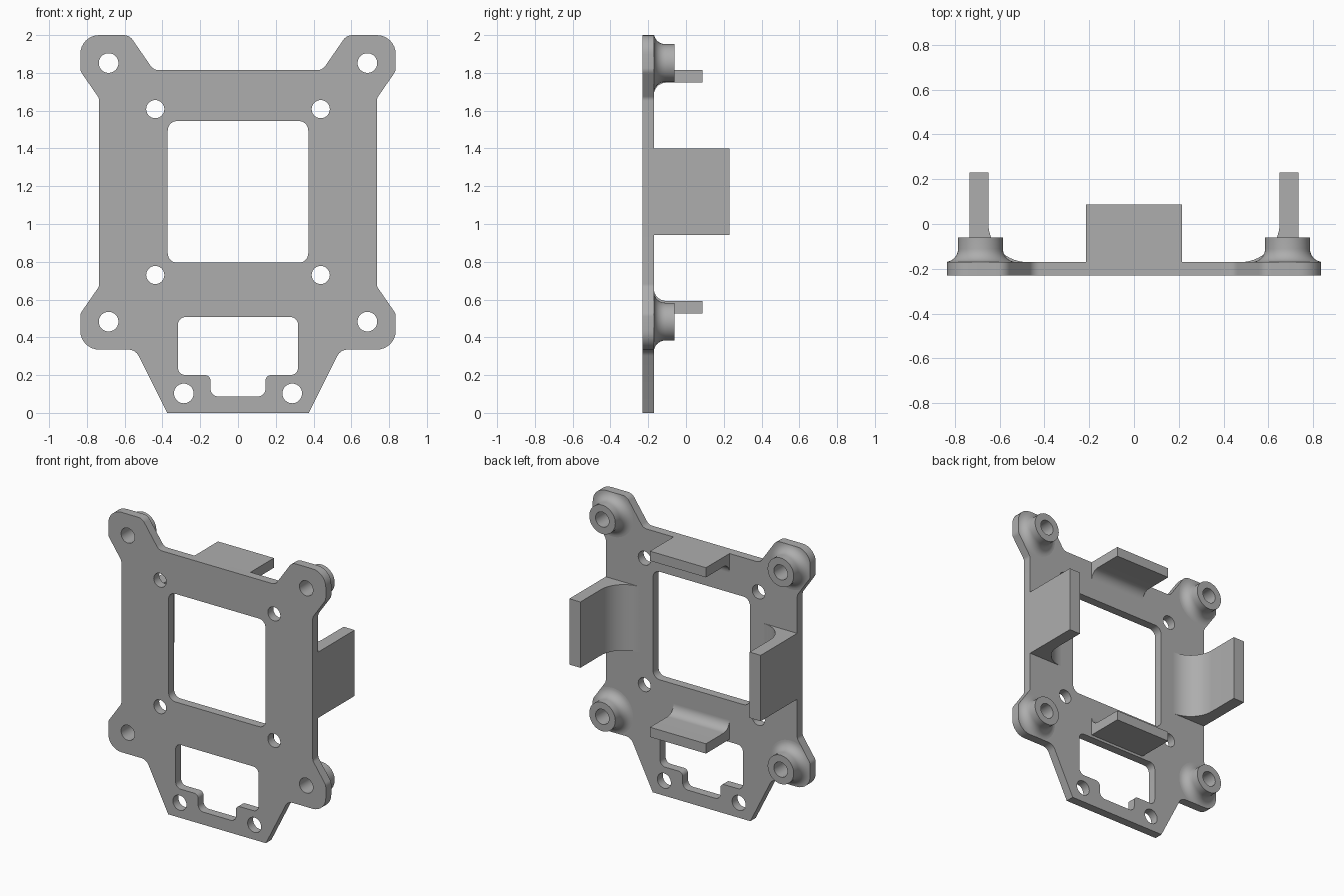
import bpy, bmesh, math
from mathutils import Vector

cube = bpy.data.objects.get("Cube")
if cube:
    bpy.data.objects.remove(cube, do_unlink=True)

FRONT, BACK = -0.23, -0.17      # faces of the plate

grey = bpy.data.materials.new("plain grey")
grey.use_nodes = True
grey.diffuse_color = (0.42, 0.42, 0.42, 1)
grey.node_tree.nodes["Principled BSDF"].inputs["Base Color"].default_value = (0.42, 0.42, 0.42, 1)


def rounded(corners, steps=8):
    """Closed 2D outline from (x, z, radius) corners."""
    pts = []
    for i, (x, z, r) in enumerate(corners):
        p = Vector((x, z))
        if r == 0:
            pts.append(p)
            continue
        a = (Vector(corners[i - 1][:2]) - p).normalized()
        b = (Vector(corners[(i + 1) % len(corners)][:2]) - p).normalized()
        angle = a.angle(b)
        reach = r / math.tan(angle / 2)
        centre = p + (a + b).normalized() * r / math.sin(angle / 2)
        start, end = p + a * reach - centre, p + b * reach - centre
        sweep = math.pi - angle
        for k in range(steps + 1):
            s = k / steps
            pts.append(centre + (start * math.sin((1 - s) * sweep) + end * math.sin(s * sweep)) / math.sin(sweep))
    return pts


def mirrored(half):
    return half + [(-x, z, r) for x, z, r in reversed(half)]


def circle(x, z, r, n=40):
    return [Vector((x + r * math.cos(math.tau * k / n), z + r * math.sin(math.tau * k / n))) for k in range(n)]


def finish(name, bm):
    bmesh.ops.remove_doubles(bm, verts=bm.verts, dist=1e-5)
    bmesh.ops.recalc_face_normals(bm, faces=bm.faces)
    mesh = bpy.data.meshes.new(name)
    bm.to_mesh(mesh)
    bm.free()
    mesh.materials.append(grey)
    obj = bpy.data.objects.new(name, mesh)
    bpy.context.collection.objects.link(obj)
    return obj


def smooth(obj):
    bpy.ops.object.select_all(action='DESELECT')
    obj.select_set(True)
    bpy.context.view_layer.objects.active = obj
    bpy.ops.object.shade_smooth_by_angle(angle=math.radians(30))


def prism(name, points, direction):
    """Solid made by sweeping a flat 3D outline along a vector."""
    bm = bmesh.new()
    face = bm.faces.new([bm.verts.new(p) for p in points])
    swept = bmesh.ops.extrude_face_region(bm, geom=[face], use_keep_orig=True)
    moved = [v for v in swept["geom"] if isinstance(v, bmesh.types.BMVert)]
    bmesh.ops.translate(bm, verts=moved, vec=direction)
    return finish(name, bm)


# Plate outline and its openings
outline = rounded(mirrored([
    (0.375, 0, 0), (0.543, 0.335, 0.06), (0.835, 0.335, 0.1), (0.835, 0.525, 0.05),
    (0.735, 0.67, 0.04), (0.735, 1.665, 0.04), (0.835, 1.81, 0.05),
    (0.835, 2, 0.1), (0.575, 2, 0.06), (0.447, 1.815, 0.05)]))
window = rounded(mirrored([(0.372, 0.795, 0.05), (0.372, 1.545, 0.05)]))
slot = rounded(mirrored([(0.145, 0.087, 0.04), (0.145, 0.2, 0.03), (0.318, 0.2, 0.04), (0.318, 0.507, 0.04)]))
mounts = [(s * 0.685, z) for s in (-1, 1) for z in (0.483, 1.852)]
loops = [outline, window, slot]
loops += [circle(x, z, 0.052) for x, z in mounts]
for s in (-1, 1):
    loops += [circle(s * 0.438, z, 0.048) for z in (0.73, 1.608)]
    loops.append(circle(s * 0.287, 0.103, 0.052))

# Plate, filled between the loops
curve = bpy.data.curves.new("plate_profile", 'CURVE')
curve.dimensions = '2D'
curve.fill_mode = 'BOTH'
curve.extrude = (BACK - FRONT) / 2
for loop in loops:
    spline = curve.splines.new('POLY')
    spline.points.add(len(loop) - 1)
    for point, p in zip(spline.points, loop):
        point.co = (p.x, p.y, 0, 1)
    spline.use_cyclic_u = True
source = bpy.data.objects.new("plate_profile", curve)
bpy.context.collection.objects.link(source)
bpy.context.view_layer.update()
bm = bmesh.new()
bm.from_mesh(source.evaluated_get(bpy.context.evaluated_depsgraph_get()).to_mesh())
for v in bm.verts:
    x, z, depth = v.co
    v.co = (x, (FRONT + BACK) / 2 - depth, z)
bpy.data.objects.remove(source, do_unlink=True)
smooth(finish("plate", bm))

# Flared standoffs, trimmed to the plate outline
trim = prism("outline_trim", [(p.x, -0.2, p.y) for p in outline], (0, 0.3, 0))
trim.hide_render = True
FLARE = 0.06
for i, (cx, cz) in enumerate(mounts):
    profile = [(0.052, 0), (0.052, 0.11), (0.1, 0.11)]
    for k in range(9):
        t = k / 8 * math.pi / 2
        profile.append((0.1 + FLARE * (1 - math.cos(t)), FLARE * (1 - math.sin(t))))
    bm = bmesh.new()
    verts = [bm.verts.new((cx + r, BACK + h, cz)) for r, h in profile]
    edges = [bm.edges.new((verts[k - 1], verts[k])) for k in range(len(verts))]
    bmesh.ops.spin(bm, geom=verts + edges, cent=(cx, 0, cz), axis=(0, 1, 0),
                   angle=math.tau, steps=40, use_merge=True)
    standoff = finish(f"standoff_{i + 1}", bm)
    cut = standoff.modifiers.new("trim", 'BOOLEAN')
    cut.operation, cut.object, cut.solver = 'INTERSECT', trim, 'EXACT'
    bpy.context.view_layer.objects.active = standoff
    bpy.ops.object.modifier_apply(modifier="trim")
    smooth(standoff)
bpy.data.objects.remove(trim, do_unlink=True)


def tab_profile(outer, inner, reach, r):
    """Flat tab section with a fillet of radius r on its inner side."""
    side = 1 if inner > outer else -1
    return rounded([(outer, BACK, 0), (outer, reach, 0), (inner, reach, 0),
                    (inner, BACK, r), (inner + side * (r + 0.001), BACK, 0)], 14)


# Side clips, filleted toward the window
for s, label in ((1, "left"), (-1, "right")):
    section = tab_profile(s * 0.735, s * 0.65, 0.23, 0.175)
    smooth(prism(f"{label}_clip", [(p.x, p.y, 0.943) for p in section], (0, 0, 0.457)))

# Top and bottom tabs, also filleted toward the window
for label, outer, inner in (("top", 1.815, 1.748), ("bottom", 0.525, 0.593)):
    section = tab_profile(outer, inner, 0.088, 0.065)
    smooth(prism(f"{label}_tab", [(-0.215, p.y, p.x) for p in section], (0.43, 0, 0)))
